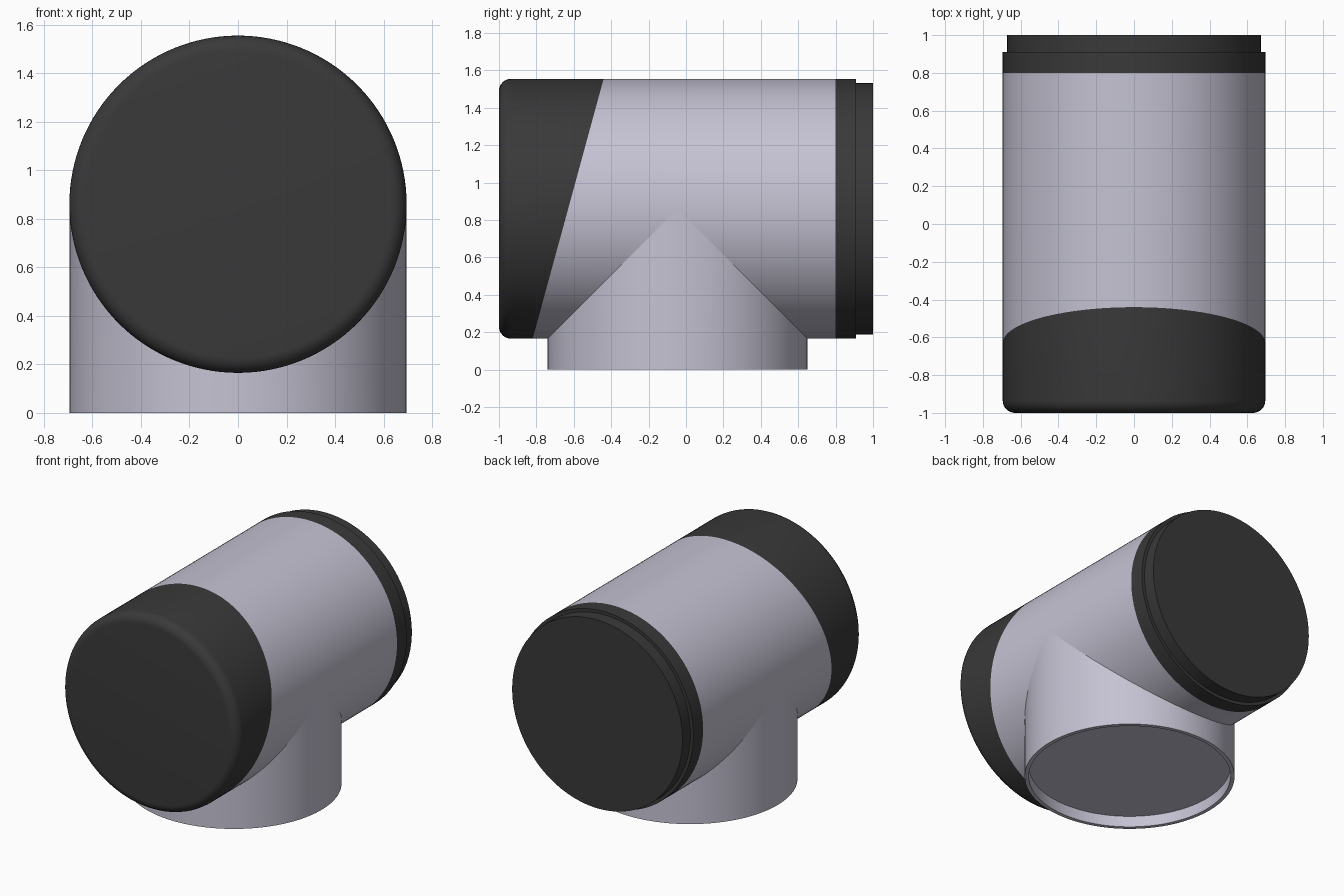
import bpy, bmesh, math

if "Cube" in bpy.data.objects:
    bpy.data.objects.remove(bpy.data.objects["Cube"])

SEG = 128          # sides of every round part
R = 0.695          # shared pipe radius
ZC = 0.86          # height of the horizontal axis
YN = -0.045        # y of the vertical neck axis


def material(name, rgb):
    m = bpy.data.materials.new(name)
    m.diffuse_color = (*rgb, 1)
    m.use_nodes = True
    m.node_tree.nodes["Principled BSDF"].inputs["Base Color"].default_value = m.diffuse_color
    return m


lilac = material("lilac_grey", (0.56, 0.545, 0.65))
black = material("soft_black", (0.041, 0.041, 0.041))
ANGLES = [2 * math.pi * k / SEG for k in range(SEG)]


def loft(name, rings, mat, flip=False, cap_start=False, cap_end=False):
    """Skin a list of rings, with optional end caps."""
    bm = bmesh.new()
    vs = [[bm.verts.new(p) for p in ring] for ring in rings]

    def face(loop, rev):
        bm.faces.new(loop[::-1] if rev else loop)

    for a, b in zip(vs, vs[1:]):
        for k in range(SEG):
            n = (k + 1) % SEG
            face([a[k], a[n], b[n], b[k]], flip)
    if cap_start:
        face(vs[0], not flip)
    if cap_end:
        face(vs[-1], flip)
    # tangent points of the neck give zero-length edges nowhere, so no cleanup is needed
    me = bpy.data.meshes.new(name)
    bm.to_mesh(me)
    bm.free()
    me.materials.append(mat)
    me.polygons.foreach_set("use_smooth", [True] * len(me.polygons))
    me.set_sharp_from_angle(angle=math.radians(35))
    ob = bpy.data.objects.new(name, me)
    bpy.context.collection.objects.link(ob)
    return ob


def y_ring(r, y, slope=0.0):
    """Ring round the horizontal axis, optionally slanted with height."""
    return [(r * math.cos(a), y + slope * r * math.sin(a), ZC + r * math.sin(a)) for a in ANGLES]


def z_ring(r, z):
    """Ring round the neck axis."""
    return [(r * math.cos(a), YN + r * math.sin(a), z) for a in ANGLES]


# slanted seam between front cap and body
seam = y_ring(R, -0.63, 0.273)

# front cap with rounded edge
F = 0.065
fillet = [y_ring(R - F + F * math.sin(t), -1 + F - F * math.cos(t))
          for t in [math.pi / 2 * i / 8 for i in range(9)]]
loft("front_cap", fillet + [seam], black, flip=True, cap_start=True)

# main horizontal tube
loft("body_tube", [seam, y_ring(R, 0.80)], lilac, flip=True)

# stepped back cap
loft("back_cap", [y_ring(R, 0.80), y_ring(R, 0.91), y_ring(0.672, 0.91), y_ring(0.672, 1.0)],
     black, flip=True, cap_end=True)

# neck with recessed floor, its top trimmed to the underside of the tube
saddle = [(R * math.cos(a), YN + R * math.sin(a), ZC - R * abs(math.sin(a))) for a in ANGLES]
loft("neck", [z_ring(0.668, 0.08), z_ring(0.668, 0), z_ring(R, 0), saddle],
     lilac, cap_start=True)
